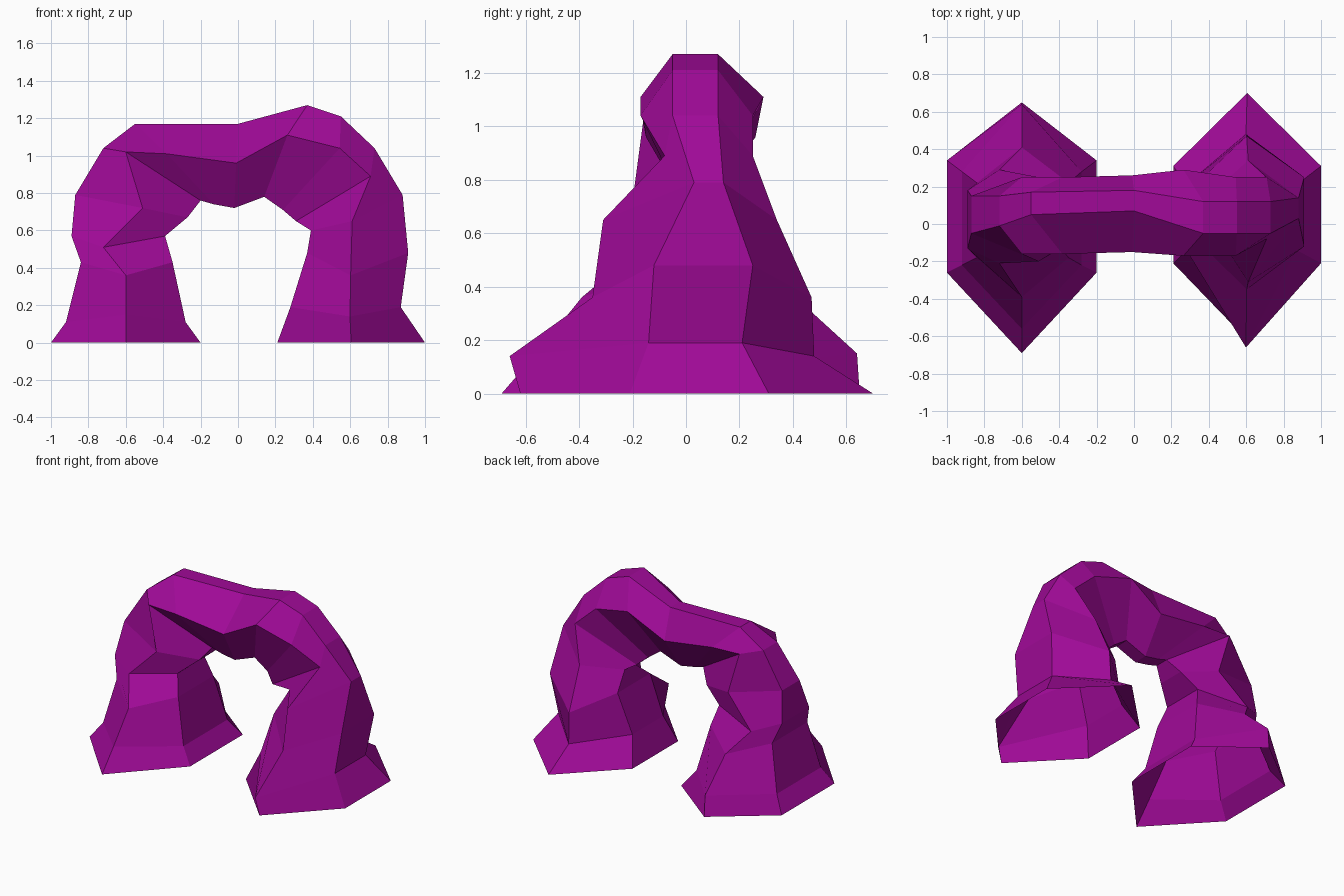
import bpy, bmesh

# Hexagonal sections swept from the left foot, over the crown, to the right foot:
# outer x, outer z, inner x, inner z, ridge position (0 inner .. 1 outer), ridge z,
# y of front ridge, front edge, back edge, back ridge
SECTIONS = [
    (-1.00, 0.00, -0.20, 0.00, 0.50, 0.00, -0.69, -0.26, 0.34, 0.65),
    (-0.92, 0.11, -0.28, 0.11, 0.50, 0.15, -0.56, -0.22, 0.28, 0.64),
    (-0.84, 0.43, -0.35, 0.43, 0.51, 0.36, -0.39, -0.18, 0.22, 0.41),
    (-0.89, 0.57, -0.39, 0.57, 0.66, 0.51, -0.21, -0.13, 0.18, 0.29),
    (-0.87, 0.79, -0.27, 0.67, 0.40, 0.72, -0.20, -0.05, 0.15, 0.25),
    (-0.72, 1.04, -0.20, 0.76, 0.77, 1.02, -0.16, -0.01, 0.15, 0.25),
    (-0.55, 1.17, -0.13, 0.74, 0.60, 1.01, -0.16, 0.05, 0.17, 0.25),
    (0.00, 1.17, -0.02, 0.72, 0.50, 0.96, -0.15, 0.07, 0.18, 0.26),
    (0.37, 1.27, 0.14, 0.78, 0.54, 1.11, -0.17, -0.05, 0.12, 0.29),
    (0.55, 1.21, 0.24, 0.71, 0.98, 1.04, -0.17, -0.05, 0.12, 0.25),
    (0.73, 1.04, 0.31, 0.65, 0.95, 0.89, -0.08, -0.05, 0.12, 0.25),
    (0.88, 0.79, 0.39, 0.60, 0.45, 0.65, -0.31, 0.03, 0.14, 0.34),
    (0.91, 0.48, 0.37, 0.48, 0.43, 0.36, -0.35, -0.12, 0.25, 0.47),
    (0.87, 0.19, 0.28, 0.19, 0.54, 0.14, -0.66, -0.14, 0.21, 0.48),
    (1.00, 0.00, 0.21, 0.00, 0.50, 0.00, -0.62, -0.21, 0.31, 0.70),
]

bm = bmesh.new()
rings = []
for n, (ox, oz, ix, iz, t, mz, y0, y1, y2, y3) in enumerate(SECTIONS):
    mx = ix + (ox - ix) * t
    # the underside of the crown narrows to a thin strip
    iy1, iy2 = (-0.01, 0.09) if 5 <= n <= 9 else (y1, y2)
    pts = [(ox, y1, oz), (ox, y2, oz), (mx, y3, mz),
           (ix, iy2, iz), (ix, iy1, iz), (mx, y0, mz)]
    rings.append([bm.verts.new(p) for p in pts])

# Skin between neighbouring sections, open under the feet
for a, b in zip(rings, rings[1:]):
    for i in range(6):
        j = (i + 1) % 6
        bm.faces.new((a[i], a[j], b[j], b[i]))
bmesh.ops.recalc_face_normals(bm, faces=bm.faces)

mesh = bpy.data.meshes.new("rock_arch")
bm.to_mesh(mesh)
bm.free()
arch = bpy.data.objects.new("rock_arch", mesh)
bpy.context.collection.objects.link(arch)

# Purple stone
stone = bpy.data.materials.new("purple_stone")
stone.diffuse_color = (0.35, 0.003, 0.31, 1)
mesh.materials.append(stone)
